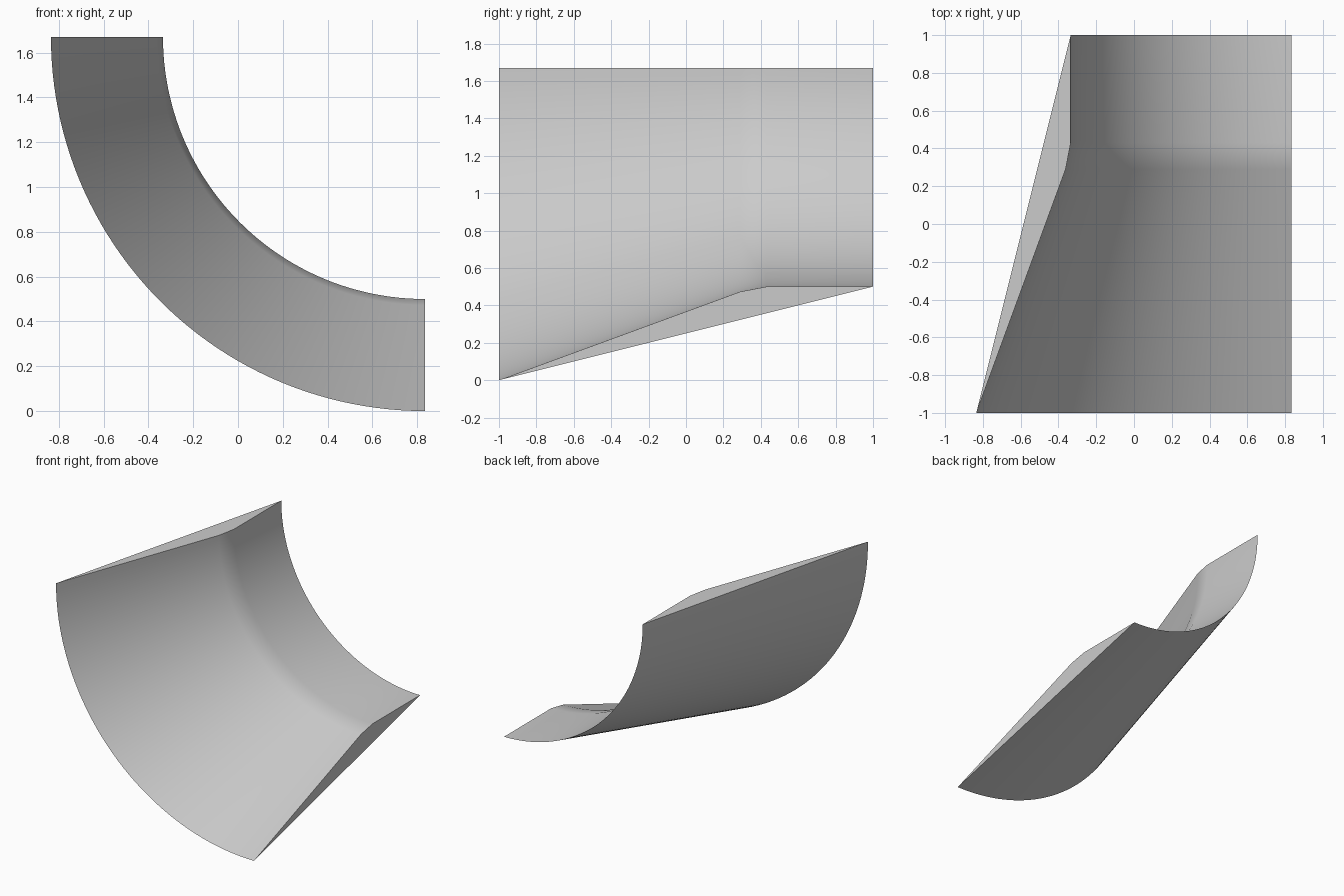
import bpy, bmesh, math

cube = bpy.data.objects.get("Cube")
if cube:
    bpy.data.objects.remove(cube, do_unlink=True)

# Quarter turn about an axis along y
AXIS_X, AXIS_Z = 0.835, 1.67
STEPS = 48

# Closed wall section as (radius, y): straight outer cone, bent inner face
section = [(1.67, -1.0), (1.17, 1.0), (1.17, 0.43), (1.197, 0.29)]

# Plain grey material
grey = bpy.data.materials.new("plain grey")
grey.use_nodes = True
colour = (0.6, 0.6, 0.6, 1.0)
grey.diffuse_color = colour
grey.node_tree.nodes["Principled BSDF"].inputs["Base Color"].default_value = colour

# Sweep the section round the axis
bm = bmesh.new()
rings = []
for i in range(STEPS + 1):
    a = math.pi / 2 * i / STEPS
    rings.append([bm.verts.new((AXIS_X - r * math.sin(a), y, AXIS_Z - r * math.cos(a)))
                  for r, y in section])
n = len(section)
for first, second in zip(rings, rings[1:]):
    for j in range(n):
        k = (j + 1) % n
        bm.faces.new((first[j], first[k], second[k], second[j]))

# Flat end caps
bm.faces.new(rings[0])
bm.faces.new(rings[-1][::-1])
bmesh.ops.recalc_face_normals(bm, faces=bm.faces)

# Smooth walls, sharp rims
for face in bm.faces:
    face.smooth = True
for edge in bm.edges:
    edge.smooth = edge.calc_face_angle(0) < math.radians(30)

mesh = bpy.data.meshes.new("curved_wall")
bm.to_mesh(mesh)
bm.free()
mesh.materials.append(grey)
wall = bpy.data.objects.new("curved_wall", mesh)
bpy.context.collection.objects.link(wall)

# Keep the large faces evenly shaded beside the bend
weighted = wall.modifiers.new("even_shading", 'WEIGHTED_NORMAL')
weighted.keep_sharp = True

# Rims where the inner and outer faces meet stay sharp
for edge in mesh.edges:
    ends = [mesh.vertices[v].co.y for v in edge.vertices]
    if all(abs(y) > 0.99 for y in ends) and abs(ends[0] - ends[1]) < 0.01:
        edge.use_edge_sharp = True
